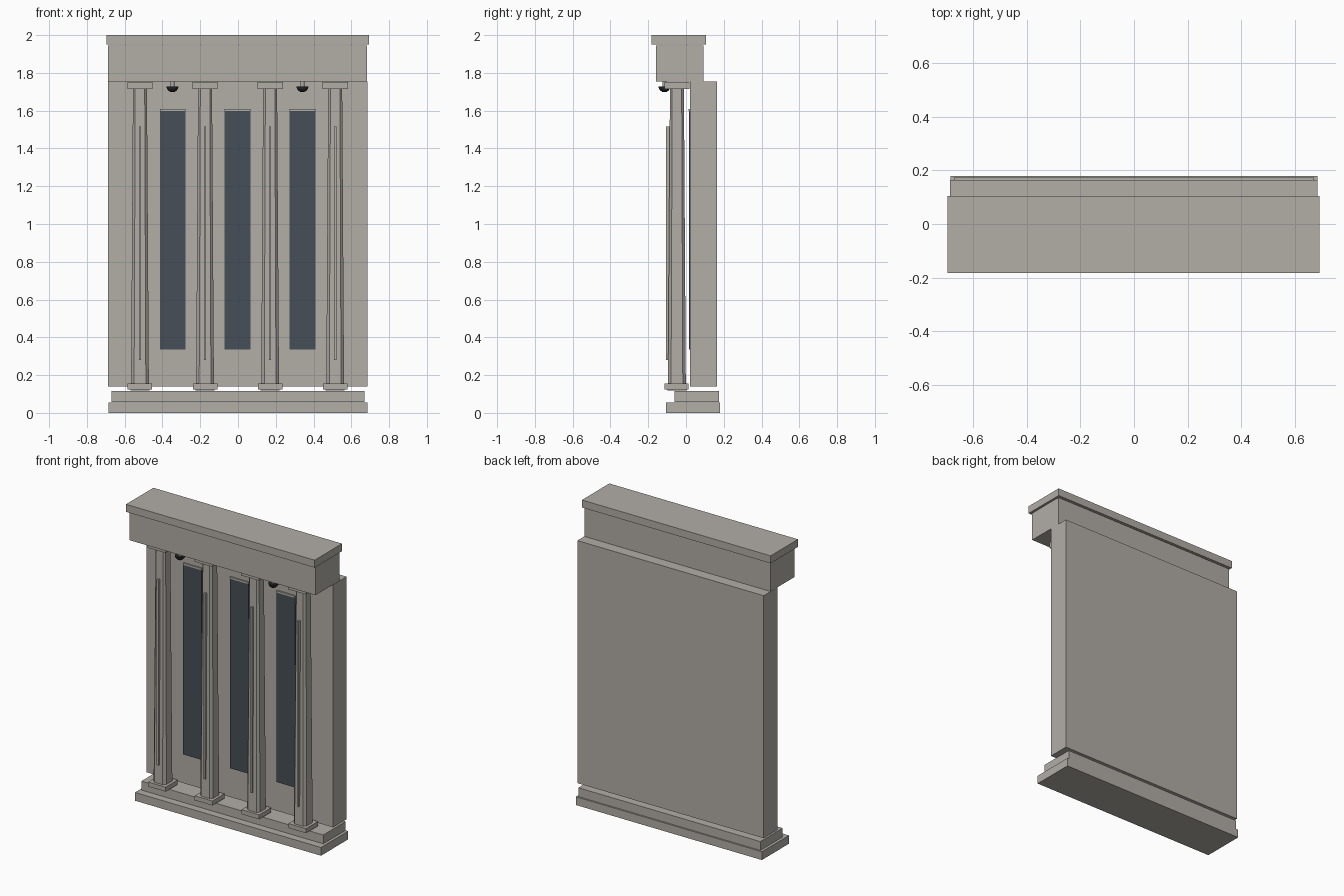
import bpy, bmesh, math

if "Cube" in bpy.data.objects:
    bpy.data.objects.remove(bpy.data.objects["Cube"])


def material(name, rgb):
    m = bpy.data.materials.new(name)
    m.diffuse_color = (*rgb, 1)
    m.use_nodes = True
    m.node_tree.nodes["Principled BSDF"].inputs["Base Color"].default_value = m.diffuse_color
    return m


STONE = material("warm_grey_stone", (0.445, 0.418, 0.384))
GLASS = material("dark_slate_glass", (0.062, 0.078, 0.095))
METAL = material("black_metal", (0.018, 0.020, 0.023))


def finish(name, bm, mat):
    bmesh.ops.recalc_face_normals(bm, faces=bm.faces)
    me = bpy.data.meshes.new(name)
    bm.to_mesh(me)
    bm.free()
    me.materials.append(mat)
    ob = bpy.data.objects.new(name, me)
    bpy.context.collection.objects.link(ob)
    return ob


def box(name, x, y, z, mat=STONE):
    """Box from (min, max) pairs."""
    bm = bmesh.new()
    bmesh.ops.create_cube(bm, size=1)
    for v in bm.verts:
        v.co = [r[0] + (c + 0.5) * (r[1] - r[0]) for c, r in zip(v.co, (x, y, z))]
    return finish(name, bm, mat)


def loft(name, rings, mat):
    """Closed solid through equal-length rings of points."""
    bm = bmesh.new()
    rows = [[bm.verts.new(p) for p in ring] for ring in rings]
    n = len(rows[0])
    for a, b in zip(rows, rows[1:]):
        for i in range(n):
            j = (i + 1) % n
            bm.faces.new((a[i], a[j], b[j], b[i]))
    bm.faces.new(rows[0][::-1])
    bm.faces.new(rows[-1])
    return finish(name, bm, mat)


def chamfered_square(cx, cy, z, half, inner):
    pts = [(half, -inner), (half, inner), (inner, half), (-inner, half),
           (-half, inner), (-half, -inner), (-inner, -half), (inner, -half)]
    return [(cx + x, cy + y, z) for x, y in pts]


def circle(cx, cy, z, r, n=12):
    return [(cx + r * math.cos(2 * math.pi * i / n),
             cy + r * math.sin(2 * math.pi * i / n), z) for i in range(n)]


# Steps, wall and entablature
box("lower_step", (-0.685, 0.685), (-0.105, 0.18), (0, 0.055))
box("upper_step", (-0.67, 0.67), (-0.06, 0.175), (0.058, 0.117))
box("wall", (-0.688, 0.685), (0.022, 0.165), (0.14, 1.755))
box("entablature", (-0.687, 0.683), (-0.16, 0.092), (1.755, 1.945))
box("cornice", (-0.697, 0.693), (-0.183, 0.105), (1.95, 2.0))

# Columns with plinth, tapered shaft, capital and raised strip
CY = -0.048
for i in range(4):
    cx = -0.519 + 0.3445 * i
    box("column_foot", (cx - 0.05, cx + 0.05), (CY - 0.05, CY + 0.05), (0.118, 0.128))
    box("column_plinth", (cx - 0.065, cx + 0.065), (CY - 0.065, CY + 0.061), (0.125, 0.155))
    loft("column_shaft", [chamfered_square(cx, CY, 0.155, 0.047, 0.031),
                          chamfered_square(cx, CY, 1.715, 0.037, 0.025)], STONE)
    box("column_capital", (cx - 0.067, cx + 0.067), (CY - 0.067, CY + 0.067), (1.715, 1.752))
    box("column_strip", (cx - 0.006, cx + 0.006), (-0.105, CY - 0.03), (0.28, 1.515))

# Tall windows with thin lintels
for i in range(3):
    cx = -0.346 + 0.3435 * i
    box("window_pane", (cx - 0.068, cx + 0.068), (0.015, 0.024), (0.335, 1.598), GLASS)
    box("window_lintel", (cx - 0.068, cx + 0.068), (0.012, 0.024), (1.598, 1.61))

# Hanging lamps under the entablature
for cx in (-0.347, 0.341):
    cy = -0.114
    loft("lamp_stem", [circle(cx, cy, 1.725, 0.011), circle(cx, cy, 1.757, 0.011)], STONE)
    loft("lamp_bowl", [circle(cx, cy, z, r) for z, r in
                       ((1.70, 0.012), (1.706, 0.022), (1.716, 0.029), (1.728, 0.032))], METAL)
